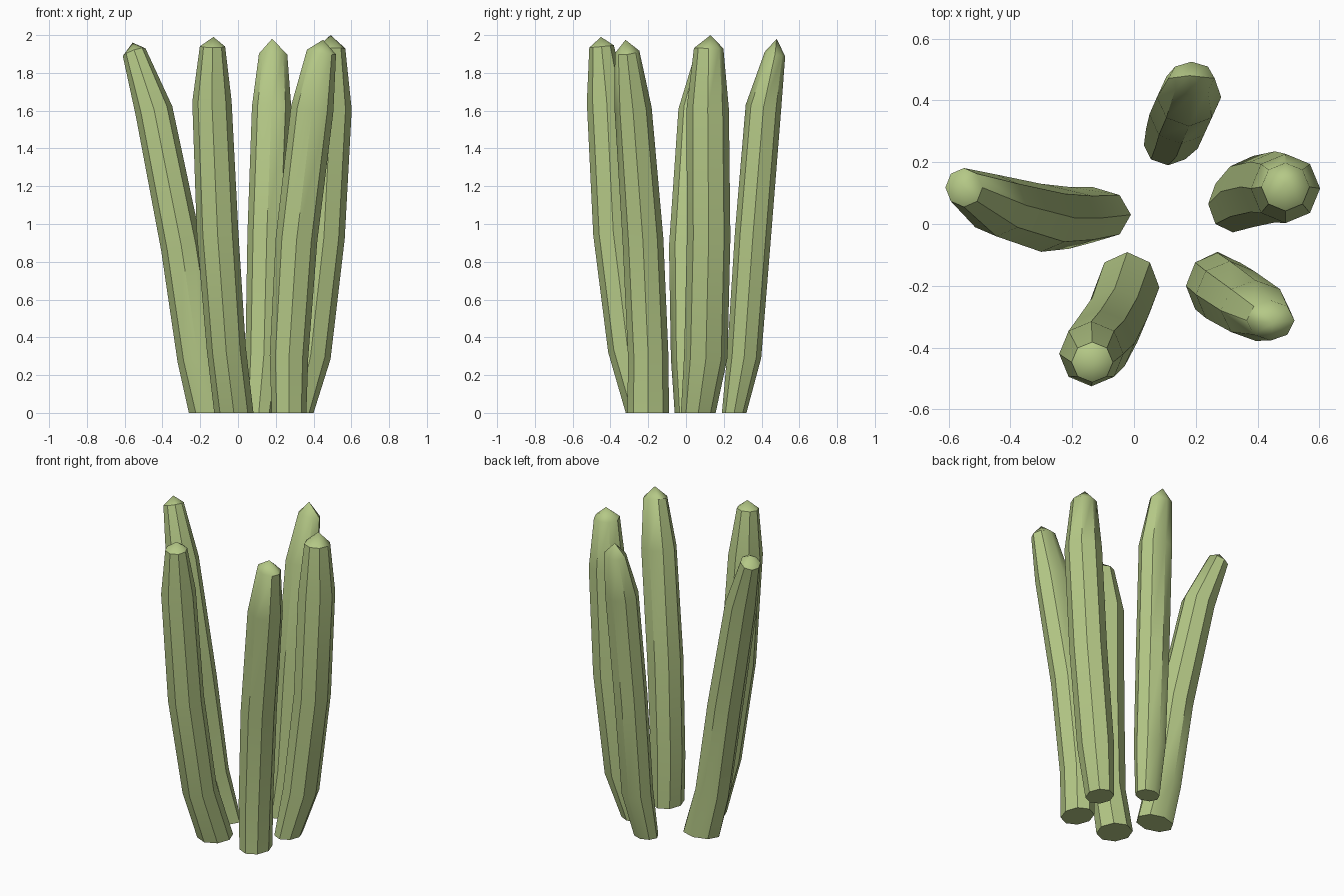
import bpy, math

if "Cube" in bpy.data.objects:
    bpy.data.objects.remove(bpy.data.objects["Cube"])

SIDES = 8

green = bpy.data.materials.new("leaf_green")
green.diffuse_color = (0.46, 0.58, 0.24, 1)
green.use_nodes = True
green.node_tree.nodes["Principled BSDF"].inputs["Base Color"].default_value = green.diffuse_color


def stalk(name, rings, tip):
    """Loft of elliptical rings (z, cx, cy, rx, ry) closed by a pointed tip."""
    verts, faces = [], []
    last = len(rings) - 1
    for i, (z, cx, cy, rx, ry) in enumerate(rings):
        # tilt each ring square to the path; the base stays flat on the ground
        a, b = rings[max(i - 1, 0)], rings[min(i + 1, last)]
        sx, sy = ((b[k] - a[k]) / (b[0] - a[0]) if i else 0 for k in (1, 2))
        for s in range(SIDES):
            t = math.tau * s / SIDES
            dx, dy = rx * math.cos(t), ry * math.sin(t)
            verts.append((cx + dx, cy + dy, z - sx * dx - sy * dy))
    verts.append(tip)
    for i in range(last + 1):
        for s in range(SIDES):
            p, q = i * SIDES + s, i * SIDES + (s + 1) % SIDES
            faces.append((p, q, len(verts) - 1) if i == last
                         else (p, q, q + SIDES, p + SIDES))
    faces.append(tuple(reversed(range(SIDES))))
    mesh = bpy.data.meshes.new(name)
    mesh.from_pydata(verts, [], faces)
    mesh.materials.append(green)
    obj = bpy.data.objects.new(name, mesh)
    bpy.context.collection.objects.link(obj)
    bpy.ops.object.select_all(action='DESELECT')
    obj.select_set(True)
    bpy.context.view_layer.objects.active = obj
    bpy.ops.object.shade_smooth_by_angle(angle=math.radians(40))


# Leaning stalk on the left
stalk("left_stalk", [
    (0, -.135, .03, .125, .09), (.29, -.21, .02, .11, .1),
    (.88, -.30, .02, .107, .11), (1.6, -.445, .06, .097, .1),
    (1.91, -.55, .118, .06, .063)], (-.558, .125, 1.96))

# Front stalk
stalk("front_stalk", [
    (0, -.022, -.205, .104, .114), (.34, -.062, -.31, .103, .102),
    (.95, -.108, -.385, .11, .106), (1.65, -.138, -.42, .104, .105),
    (1.94, -.135, -.447, .067, .065)], (-.13, -.45, 1.99))

# Right stalk
stalk("right_stalk", [
    (0, .32, .065, .08, .092), (.3, .385, .105, .105, .115),
    (.93, .455, .12, .11, .115), (1.61, .49, .115, .112, .112),
    (1.93, .49, .12, .078, .078)], (.49, .13, 2))

# Front right stalk
stalk("front_right_stalk", [
    (0, .27, -.2, .092, .11), (.3, .27, -.2, .102, .107),
    (.92, .31, -.228, .11, .108), (1.61, .393, -.28, .112, .098),
    (1.91, .442, -.312, .077, .065)], (.45, -.32, 1.975))

# Back stalk
stalk("back_stalk", [
    (0, .11, .255, .078, .065), (.3, .137, .308, .098, .09),
    (.95, .153, .355, .103, .096), (1.62, .178, .41, .104, .094),
    (1.9, .186, .471, .075, .054)], (.18, .48, 1.98))
